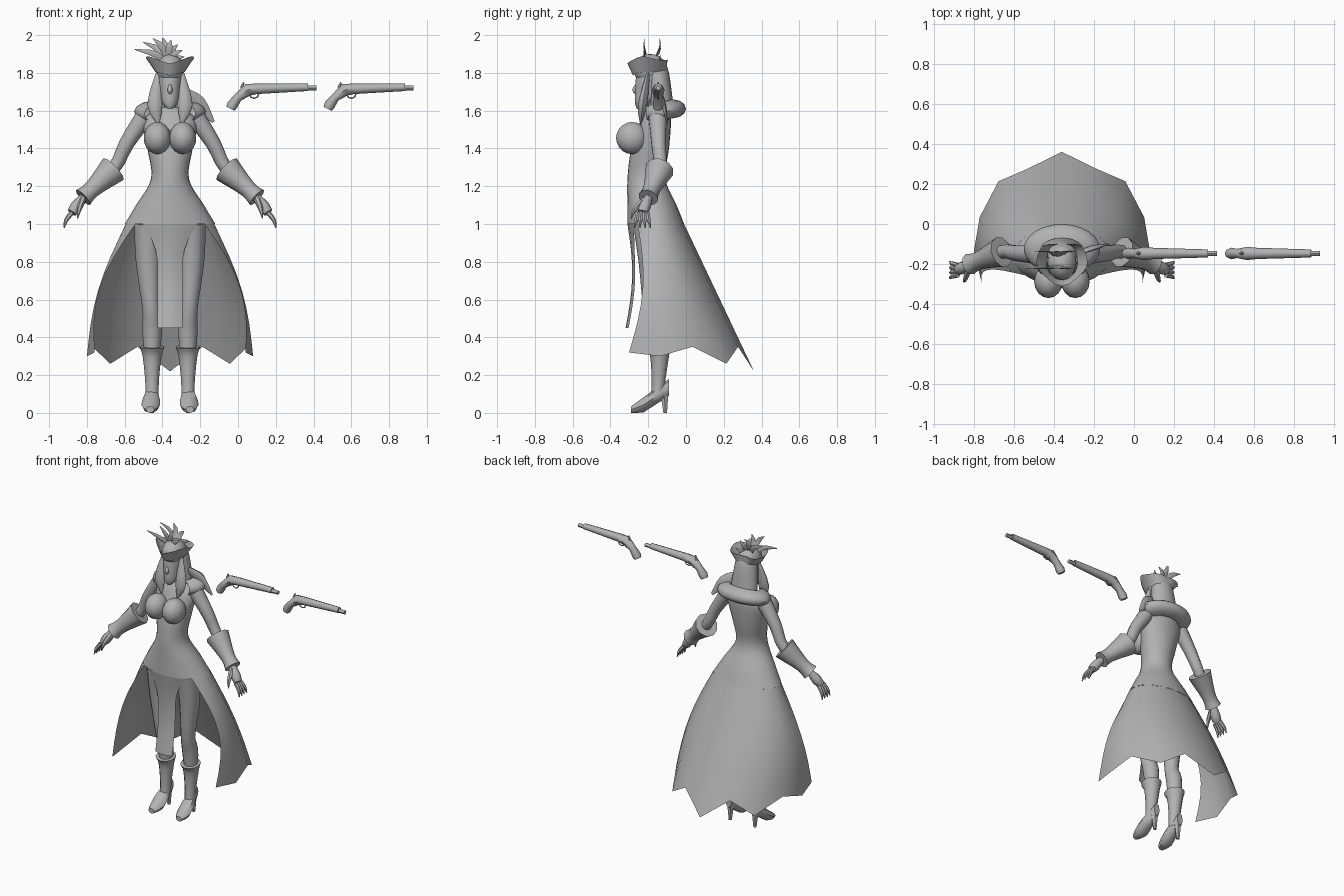
import bpy, bmesh
from math import sin, cos, pi, radians
from mathutils import Vector

cube = bpy.data.objects.get("Cube")
if cube:
    bpy.data.objects.remove(cube, do_unlink=True)

FIGURE_X = -.36  # centre line of the figure

grey = bpy.data.materials.new("plain_grey")
grey.use_nodes = True
shade = (.45, .45, .45, 1)
grey.diffuse_color = shade
grey.node_tree.nodes["Principled BSDF"].inputs["Base Color"].default_value = shade


def finish(name, bm, side, origin):
    """Mirror, place and shade a mesh, then add it to the scene."""
    for vert in bm.verts:
        vert.co.x = vert.co.x * side + origin
    bmesh.ops.recalc_face_normals(bm, faces=bm.faces)
    mesh = bpy.data.meshes.new(name)
    bm.to_mesh(mesh)
    bm.free()
    mesh.materials.append(grey)
    mesh.polygons.foreach_set("use_smooth", [True] * len(mesh.polygons))
    mesh.set_sharp_from_angle(angle=radians(45))
    bpy.context.collection.objects.link(bpy.data.objects.new(name, mesh))


def smooth(keys, steps):
    """Run a smooth curve through key tuples of any length."""
    result = []
    last = len(keys) - 1
    for i in range(last):
        before, start, end, after = (Vector(keys[max(0, min(last, i + k))]) for k in (-1, 0, 1, 2))
        for step in range(steps):
            t = step / steps
            lean_in, lean_out = (end - before) / 2, (after - start) / 2
            ease = t * t * (3 - 2 * t)
            result.append(start.lerp(end, ease) + lean_in * t * (1 - t) ** 2 - lean_out * t * t * (1 - t))
    return result + [Vector(keys[last])]


def loft(name, rows, closed=True, caps=True, side=1, origin=FIGURE_X):
    """Skin a list of equally long rows of points."""
    bm = bmesh.new()
    grid = [[bm.verts.new(point) for point in row] for row in rows]
    count = len(grid[0])
    for lower, upper in zip(grid, grid[1:]):
        for i in range(count if closed else count - 1):
            j = (i + 1) % count
            bm.faces.new((lower[i], lower[j], upper[j], upper[i]))
    if closed and caps:
        bm.faces.new(grid[0])
        bm.faces.new(grid[-1])
    finish(name, bm, side, origin)


def oval(z, half_width, front, back, angles):
    """Points of a level ellipse; angle zero looks backward."""
    middle, depth = (front + back) / 2, (back - front) / 2
    return [Vector((half_width * sin(a), middle + depth * cos(a), z)) for a in angles]


def turn(count):
    return [2 * pi * k / count for k in range(count)]


def stack(name, keys, sides=16, caps=True):
    """Level ellipses given by height, half width, front and back."""
    loft(name, [oval(*key, turn(sides)) for key in smooth(keys, 4)], caps=caps)


def tube(name, points, radii, sides=8, flat=1, steps=3, ref=(0, 1, 0), **place):
    """Round or flattened tube through a few points."""
    path = smooth([(*point, radius) for point, radius in zip(points, radii)], steps)
    centres = [Vector(key[:3]) for key in path]
    rows = []
    for i, key in enumerate(path):
        ahead = centres[min(i + 1, len(path) - 1)] - centres[max(i - 1, 0)]
        across = ahead.cross(Vector(ref)).normalized()
        other = ahead.cross(across).normalized() * flat
        rows.append([centres[i] + (across * cos(a) + other * sin(a)) * key[3] for a in turn(sides)])
    loft(name, rows, **place)


def ball(name, centre, radii, side=1):
    bm = bmesh.new()
    bmesh.ops.create_uvsphere(bm, u_segments=16, v_segments=10, radius=1)
    bmesh.ops.scale(bm, vec=radii, verts=bm.verts)
    bmesh.ops.translate(bm, vec=centre, verts=bm.verts)
    finish(name, bm, side, FIGURE_X)


# Bodice flowing into the hips
stack("gown", [(1.62, .04, -.2, -.1), (1.55, .14, -.24, -.08), (1.4, .12, -.29, -.09),
               (1.24, .1, -.31, -.11), (1.1, .18, -.31, -.05), (1, .24, -.31, -.01)], sides=24, caps=False)

# Long skirt, split at the front, with a pointed hem
ROWS, REACH = 8, 5
columns = []
for j in range(-REACH, REACH + 1):
    edge = abs(j) == REACH
    notch = j % 2 and not edge
    hip = oval(1, .24, -.31, -.01, [radians(26 * j)])[0]
    swing = radians(23 * j)
    depth = .43 if j % 2 else .48
    hem = Vector((.44 * sin(swing), depth * cos(swing) - .12, .35 if notch else .22 + .02 * abs(j)))
    column = []
    for k in range(ROWS + 1):
        swell = sin(pi * k / ROWS)
        bulge = Vector((hem.x * (.2 if edge else .1), .05 if edge else 0, 0))
        column.append(hip.lerp(hem, k / ROWS) + bulge * swell)
    columns.append(column)
loft("long_skirt", columns, closed=False)

# Narrow hanging panel in front
panel = []
for k in range(ROWS + 1):
    t = k / ROWS
    width = .065 + .08 * max(0, 1 - 2.5 * t) ** 2
    y = .03 * sin(pi * t) - .31 - .01 * t
    panel.append([(width * s, y + width * s * s / 4, 1 - .55 * t) for s in (-1, -.5, 0, .5, 1)])
loft("front_panel", panel, closed=False)

# Neck, head and nose
tube("neck", [(0, -.16, 1.55), (0, -.17, 1.7)], [.045, .035])
stack("head", [(1.61, .014, -.26, -.23), (1.64, .04, -.27, -.18), (1.7, .056, -.27, -.12),
               (1.8, .062, -.26, -.1), (1.87, .03, -.22, -.14)])
tube("nose", [(0, -.26, 1.74), (0, -.27, 1.71), (0, -.26, 1.69)], [.006, .014, .008], ref=(1, 0, 0))

# Hair falling into the cowl
stack("back_hair", [(1.86, .05, -.2, -.12), (1.8, .075, -.21, -.09), (1.57, .1, -.18, -.06)])

# Tricorn hat with a turned-up, three-cornered brim
HAT_Y = -.19
ball("hat_crown", (0, HAT_Y, 1.82), (.073, .09, .08))
brim = []
for rise in (0, .5, 1):
    row = []
    for a in turn(24):
        corner = cos(3 * a)
        row.append((sin(a) * (.078 + .05 * rise), HAT_Y + cos(a) * (.09 + .015 * rise * (1 - corner)),
                    1.785 + .02 * abs(sin(a)) + rise * (.075 + .01 * corner)))
    brim.append(row)
loft("hat_brim", brim, caps=False)

# Feathers fanned out above the hat
root = Vector((-.01, HAT_Y, 1.83))
for k in range(8):
    lean = radians(17 * k - 62)
    sway = .05 if k % 2 else -.03
    reach = Vector((sin(lean), 0, cos(lean))) * (.2 - .014 * k)
    bend = root + reach * .6 + Vector((-reach.x / 4, sway, .01))
    tube("feather", [root, bend, root + reach + Vector((0, sway, 0))], [.006, .018, .002], flat=.2)

# Cowl rolled round the shoulders and open at the throat
collar = []
for k in range(7):
    roll = pi * k / 6
    puff = sin(roll)
    arc = [radians(15 * j) for j in range(-9, 10)]
    ring = oval(1.61 + .05 * cos(roll), .11 + .08 * puff, -.2 - .05 * puff, .07 * puff - .07, arc)
    collar.append([p - Vector((0, 0, .03 * (1 - cos(a)) / 2)) for p, a in zip(ring, arc)])
loft("cowl", collar, closed=False)
tube("cowl_loose_end", [(.08, -.15, 1.7), (.15, -.12, 1.64), (.23, -.1, 1.54)], [.02, .04, .008], flat=.3)

# Joints of the left limbs, mirrored for the right
shoulder, elbow = Vector((.14, -.15, 1.56)), Vector((.3, -.14, 1.29))
wrist, knuckles = Vector((.46, -.2, 1.14)), Vector((.52, -.23, 1.06))
hip, thigh, knee = (.11, -.2, 1), (.115, -.185, .8), (.1, -.18, .55)
calf, ankle, sole = (.095, -.15, .45), (.095, -.14, .3), (.095, -.15, .1)

for side, label in ((1, "left_"), (-1, "right_")):
    # Bust and the hair lock beside the face
    ball(label + "bust", (.067, -.285, 1.455), (.072, .085, .085), side)
    tube(label + "hair_lock", [(.06, -.2, 1.8), (.08, -.23, 1.63), (.06, -.24, 1.53)],
         [.015, .04, .005], flat=.6, side=side)

    # Arm, flared cuff and hand
    tube(label + "arm", [shoulder, shoulder.lerp(elbow, .5) + Vector((.01, 0, 0)), elbow, wrist],
         [.05, .04, .034, .025], sides=10, side=side)
    tube(label + "cuff", [elbow, elbow.lerp(wrist, .7), wrist], [.078, .046, .054], sides=10, side=side)
    tube(label + "palm", [wrist, wrist.lerp(knuckles, .6), knuckles], [.022, .032, .025], side=side)
    for k in range(4):
        spread = Vector((0, k - 1.5, 0))
        base = knuckles + spread * .016
        tip = base + spread * .012 + Vector((.04, 0, -.08))
        tube(label + "finger", [base, base.lerp(tip, .5) + Vector((.01, 0, 0)), tip],
             [.014, .011, .003], sides=6, side=side)
    tube(label + "thumb", [wrist, wrist + Vector((.02, -.07, -.06)), wrist + Vector((.03, -.09, -.11))],
         [.02, .013, .003], sides=6, side=side)

    # Leg, boot shaft with a flared top, foot and heel
    tube(label + "leg", [hip, thigh, knee, calf, ankle], [.08, .066, .046, .052, .042], sides=12, side=side)
    cuff_top = Vector(ankle) + Vector((0, -.005, .05))
    tube(label + "boot_shaft", [cuff_top, ankle, (.095, -.145, .18), sole], [.066, .05, .037, .035],
         sides=12, side=side)
    foot = []
    for k in range(7):
        t = k / 6
        width = .022 + .028 * sin(pi * t ** 1.4)
        low, high = max(0, .09 - .13 * t), .18 - .145 * t
        x = .095 + .01 * t
        foot.append([(x + width * cos(a), -.09 - .2 * t, low + (high - low) * (1 + sin(a)) / 2) for a in turn(8)])
    loft(label + "foot", foot, side=side)
    tube(label + "heel", [(.095, -.115, .12), (.095, -.11, 0)], [.026, .011], sides=6, side=side)

# Pair of pistols floating beside the figure
GUN_Y = -.147
for label, origin in (("first_pistol_", 0), ("second_pistol_", .515)):
    def gun_part(part, outline, radii, sides=8):
        tube(label + part, [(x, GUN_Y, z) for x, z in outline], radii, sides, steps=1, origin=origin)

    gun_part("body", [(-.04, 1.61), (-.03, 1.63), (0, 1.67), (.05, 1.71), (.1, 1.716), (.37, 1.724)],
             [.024, .029, .023, .033, .028, .02])
    gun_part("muzzle", [(.36, 1.72), (.415, 1.72)], [.013, .013])
    gun_part("hammer", [(.02, 1.72), (.03, 1.75)], [.01, .004], sides=6)
    guard = [(.085 - .025 * cos(pi * k / 4), 1.69 - .025 * sin(pi * k / 4)) for k in range(5)]
    gun_part("trigger_guard", guard, [.004] * len(guard), sides=6)
